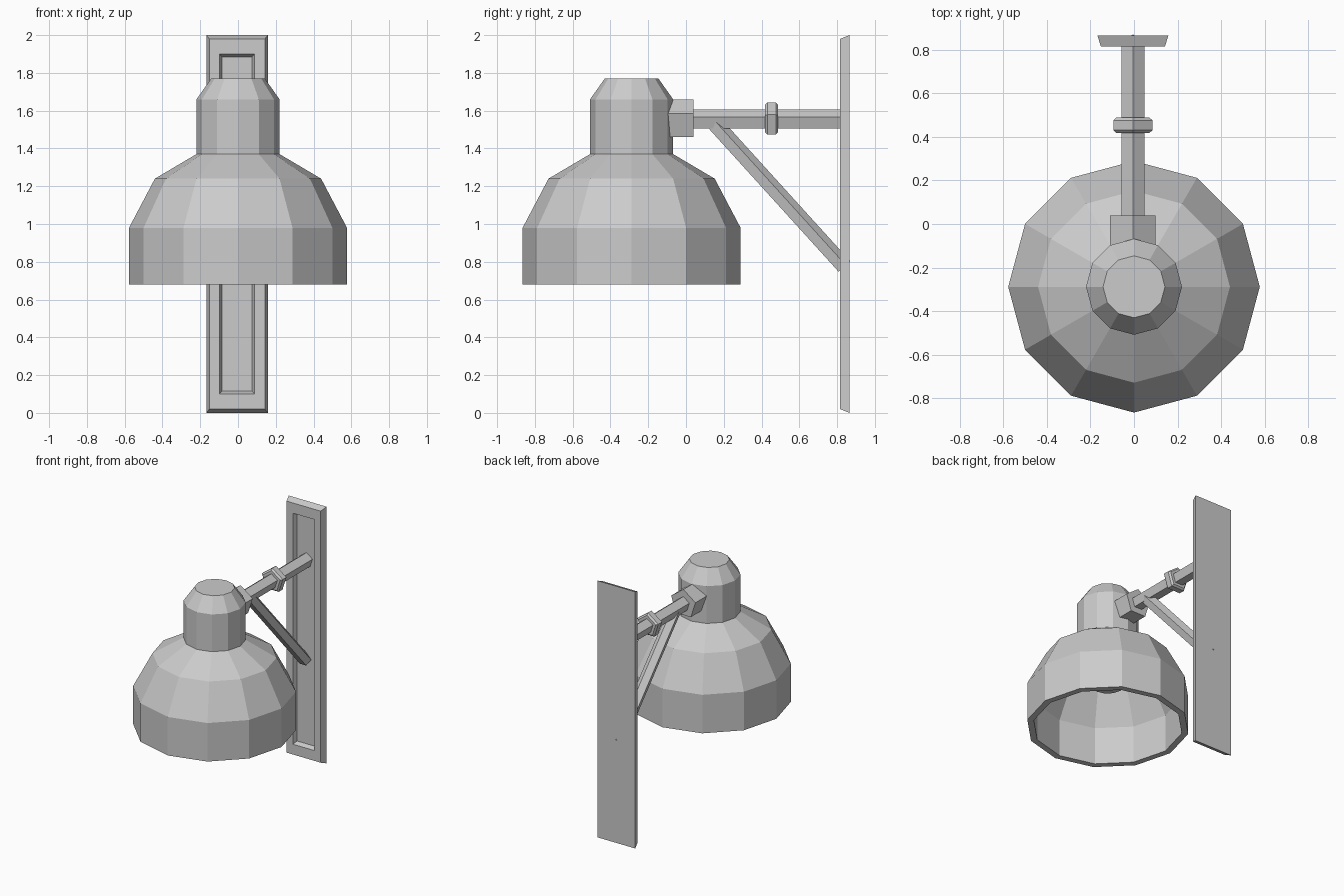
import bpy
import bmesh
import math
from mathutils import Vector

cube = bpy.data.objects.get("Cube")
if cube:
    bpy.data.objects.remove(cube, do_unlink=True)

metal = bpy.data.materials.new("grey_metal")
metal.use_nodes = True
metal.diffuse_color = (0.6, 0.6, 0.6, 1)
metal.node_tree.nodes["Principled BSDF"].inputs["Base Color"].default_value = (0.6, 0.6, 0.6, 1)

MID_X = -0.005      # wall plate and arm axis
ARM_Z = 1.55
SHADE_Y = -0.288


def finish(name, bm):
    """Turn a bmesh into a flat shaded object."""
    bmesh.ops.recalc_face_normals(bm, faces=bm.faces)
    mesh = bpy.data.meshes.new(name)
    bm.to_mesh(mesh)
    bm.free()
    mesh.materials.append(metal)
    obj = bpy.data.objects.new(name, mesh)
    bpy.context.collection.objects.link(obj)
    return obj


def loft(name, rings):
    """Bridge successive point rings and cap both ends."""
    bm = bmesh.new()
    loops = [[bm.verts.new(p) for p in ring] for ring in rings]
    n = len(loops[0])
    for a, b in zip(loops, loops[1:]):
        for i in range(n):
            j = (i + 1) % n
            bm.faces.new((a[i], a[j], b[j], b[i]))
    bm.faces.new(loops[0])
    bm.faces.new(loops[-1])
    return finish(name, bm)


def turned(name, profile, sides=12):
    """Faceted solid around the vertical shade axis, from (radius, z)."""
    angles = [math.tau * i / sides for i in range(sides)]
    return loft(name, [[(r * math.cos(a), SHADE_Y + r * math.sin(a), z) for a in angles]
                       for r, z in profile])


def rod(name, start, end, sections):
    """Five sided bar with its ridge on top, from (fraction, radius)."""
    start, end = Vector(start), Vector(end)
    axis = (end - start).normalized()
    side = Vector((1, 0, 0))
    up = side.cross(axis)
    angles = [math.tau * i / 5 for i in range(5)]
    return loft(name, [[start.lerp(end, t) + r * (math.sin(a) * side + math.cos(a) * up)
                        for a in angles] for t, r in sections])


def rectangle(half_x, half_z, y):
    return [(MID_X + sx * half_x, y, 1 + sz * half_z)
            for sx, sz in ((-1, -1), (1, -1), (1, 1), (-1, 1))]


# Hollow shade with neck: inner wall, rim, outer wall, cap
turned("lamp_shade", [
    (0.18, 1.34), (0.40, 1.21), (0.53, 0.97), (0.53, 0.68),
    (0.577, 0.68), (0.577, 0.98), (0.44, 1.24), (0.22, 1.37),
    (0.22, 1.66), (0.142, 1.77)])

# Bulb socket hanging inside the shade
turned("bulb_socket", [(0.12, 1.02), (0.12, 1.36)])

# Wall plate with bevelled rim and sunken panel
loft("wall_plate", [
    rectangle(0.163, 1.0, 0.865), rectangle(0.147, 0.98, 0.815),
    rectangle(0.093, 0.9, 0.815), rectangle(0.08, 0.885, 0.85)])

# Horizontal arm, its collar and the shade bracket
rod("arm", (MID_X, -0.1, ARM_Z), (MID_X, 0.852, ARM_Z), [(0, 0.055), (1, 0.055)])
rod("arm_collar", (MID_X, 0.418, ARM_Z), (MID_X, 0.488, ARM_Z),
    [(0, 0.08), (0.18, 0.0945), (0.82, 0.0945), (1, 0.08)])
rod("shade_bracket", (MID_X, -0.16, ARM_Z), (MID_X, 0.04, ARM_Z), [(0, 0.11), (1, 0.11)])

# Diagonal brace from arm to wall plate
rod("brace", (MID_X, 0.13, ARM_Z), (MID_X, 0.835, 0.773), [(0, 0.046), (1, 0.046)])
